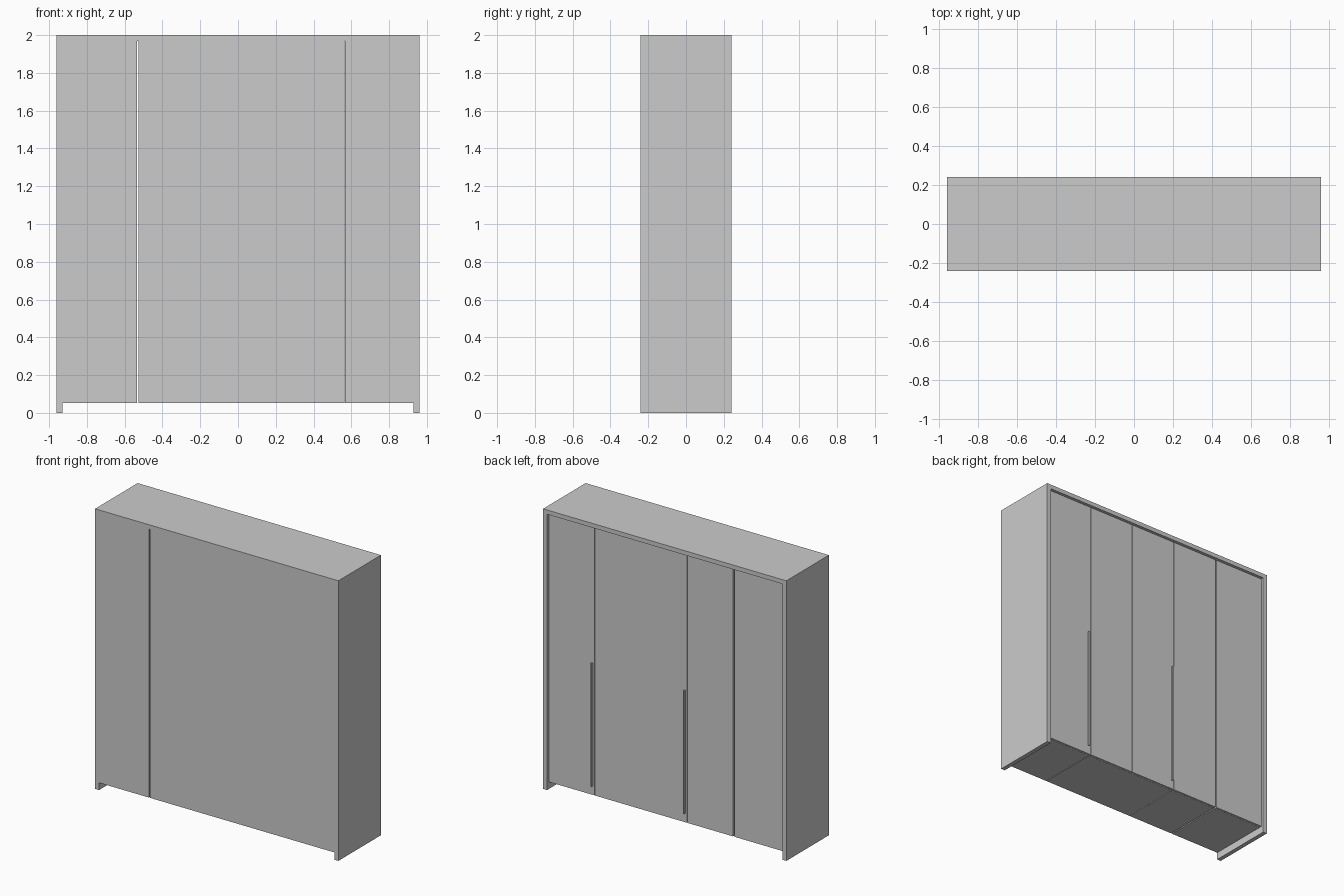
import bpy

if "Cube" in bpy.data.objects:
    bpy.data.objects.remove(bpy.data.objects["Cube"])

def box(name, x0, x1, y0, y1, z0, z1):
    bpy.ops.mesh.primitive_cube_add(size=1, location=((x0 + x1) / 2, (y0 + y1) / 2, (z0 + z1) / 2))
    ob = bpy.context.object
    ob.name = name
    ob.scale = (x1 - x0, y1 - y0, z1 - z0)
    bpy.ops.object.transform_apply(location=False, rotation=False, scale=True)
    return ob

W, D, H = 0.961, 0.24, 2.0      # half width, half depth, height
T, BASE = 0.031, 0.052          # panel thickness, underside of the cabinets
TOP = H - T
DOOR_T, RECESS, GAP = 0.016, 0.018, 0.0015
DOOR_Y = D - RECESS             # outer face of the doors

# Outer surround: top panel and two side panels standing on the floor
box("top_panel", -W, W, -D, D, TOP, H)
for side, s in (("left", -1), ("right", 1)):
    xs = sorted((s * W, s * (W - T)))
    box(side + "_side_panel", *xs, -D, D, 0, TOP)

# Five cabinets with doors on the +y side; an open slot follows the first one
bays = [(-0.93, -0.536), (-0.527, -0.164), (-0.163, 0.2005), (0.2005, 0.565), (0.567, 0.93)]
for i, (x0, x1) in enumerate(bays, 1):
    box(f"cabinet_{i}", x0, x1, -D, DOOR_Y - DOOR_T - 0.001, BASE, TOP)
    box(f"door_{i}", x0 + GAP, x1 - GAP, DOOR_Y - DOOR_T, DOOR_Y, BASE, TOP - 0.003)

# Long slim bar handles beside the door edges
for i in (3, 5):
    x = bays[i - 1][0] + 0.013
    box(f"handle_{i}", x, x + 0.01, DOOR_Y, DOOR_Y + 0.014, 0.115, 0.995)
